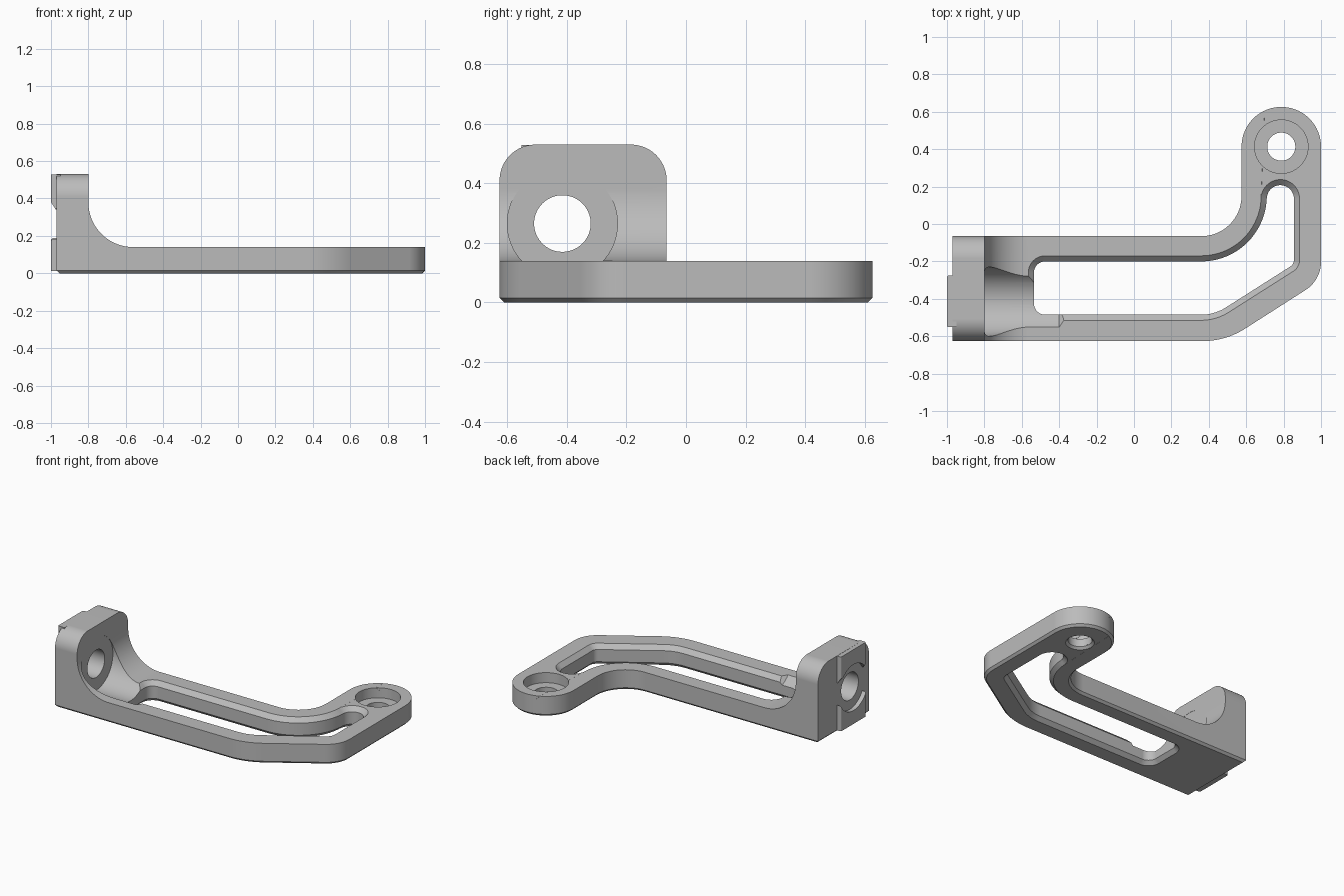
import bpy, bmesh, math
from mathutils import Vector

cube = bpy.data.objects.get("Cube")
if cube:
    bpy.data.objects.remove(cube, do_unlink=True)

grey = bpy.data.materials.new("machined_grey")
grey.use_nodes = True
grey.diffuse_color = (0.5, 0.5, 0.5, 1)
grey.node_tree.nodes["Principled BSDF"].inputs["Base Color"].default_value = (0.5, 0.5, 0.5, 1)

AXES = {"Z": lambda u, v, w: (u, v, w),
        "Y": lambda u, v, w: (u, w, v),
        "X": lambda u, v, w: (w, u, v)}


def rounded(corners, steps=20):
    """Closed outline from (u, v, radius) corners, with tangent arcs."""
    pts = []
    for i, (u, v, r) in enumerate(corners):
        p = Vector((u, v))
        if r == 0:
            pts.append(p)
            continue
        a = (Vector(corners[i - 1][:2]) - p).normalized()
        b = (Vector(corners[(i + 1) % len(corners)][:2]) - p).normalized()
        half = a.angle(b) / 2
        centre = p + (a + b).normalized() * r / math.sin(half)
        start = p + a * r / math.tan(half) - centre
        end = p + b * r / math.tan(half) - centre
        sweep = math.pi - 2 * half
        for k in range(steps + 1):
            t = k / steps
            q = (start * math.sin((1 - t) * sweep) + end * math.sin(t * sweep)) / math.sin(sweep)
            pts.append(centre + q)
    return [p for i, p in enumerate(pts) if (p - pts[i - 1]).length > 1e-4]


def circle(u, v, r, n=64):
    return [Vector((u + r * math.cos(2 * math.pi * i / n),
                    v + r * math.sin(2 * math.pi * i / n))) for i in range(n)]


def grow(pts, d):
    """Offset a counter-clockwise outline outwards by d."""
    out = []
    for i, p in enumerate(pts):
        e = (p - pts[i - 1]).normalized()
        f = (pts[(i + 1) % len(pts)] - p).normalized()
        n, m = Vector((e.y, -e.x)), Vector((f.y, -f.x))
        out.append(p + (n + m) * d / (1 + n.dot(m)))
    return out


def solid(name, pts, levels, axis="Z"):
    """Loft an outline through (position, offset) levels along an axis."""
    bm = bmesh.new()
    rings = [[bm.verts.new(AXES[axis](p.x, p.y, w)) for p in grow(pts, d)] for w, d in levels]
    for lo, hi in zip(rings, rings[1:]):
        for i in range(len(pts)):
            bm.faces.new((lo[i - 1], lo[i], hi[i], hi[i - 1]))
    bm.faces.new(rings[0])
    bm.faces.new(rings[-1])
    bmesh.ops.recalc_face_normals(bm, faces=bm.faces)
    mesh = bpy.data.meshes.new(name)
    bm.to_mesh(mesh)
    bm.free()
    mesh.materials.append(grey)
    obj = bpy.data.objects.new(name, mesh)
    bpy.context.collection.objects.link(obj)
    return obj


def cut(obj, cutter):
    cutter.hide_render = True
    mod = obj.modifiers.new("cut", "BOOLEAN")
    mod.operation, mod.solver, mod.object = "DIFFERENCE", "EXACT", cutter
    bpy.context.view_layer.objects.active = obj
    bpy.ops.object.modifier_apply(modifier=mod.name)
    bpy.data.objects.remove(cutter, do_unlink=True)


def finish(obj):
    bpy.ops.object.select_all(action="DESELECT")
    obj.select_set(True)
    bpy.context.view_layer.objects.active = obj
    bpy.ops.object.shade_smooth_by_angle(angle=math.radians(30))
    mod = obj.modifiers.new("even_normals", "WEIGHTED_NORMAL")
    mod.keep_sharp = True


FRONT, BACK, TOP, PLATE = -0.626, -0.065, 0.53, 0.14
HOLE_Y, HOLE_Z = -0.415, 0.265
BOSS = (0.7875, 0.4135)

# Bracket stock: plan outline with a chamfered underside
plan = rounded([(-0.97, FRONT, 0), (0.49, FRONT, 0.42), (1, -0.30, 0.18),
                (1, 0.626, 0.2125), (0.575, 0.626, 0.2125),
                (0.575, BACK, 0.215), (-0.97, BACK, 0)])
bracket = solid("bracket", plan, [(0, -0.015), (0.015, 0), (TOP, 0)])

# Side profile: upright wall with a large fillet into the arm
cut(bracket, solid("side_cutter", rounded([(-0.8, 0.7, 0), (-0.8, PLATE, 0.24),
    (1.2, PLATE, 0), (1.2, 0.7, 0)], 32), [(-1, 0), (1, 0)], "Y"))

# Rounded top corners of the wall
R = 0.12
for y, s in ((FRONT, 1), (BACK, -1)):
    arc = [Vector((y + s * R * (1 - math.cos(a)), TOP - R + R * math.sin(a)))
           for a in [math.pi / 2 * k / 20 for k in range(21)]]
    arc += [Vector((y + s * R, 0.7)), Vector((y - s * 0.1, 0.7)), Vector((y - s * 0.1, TOP - R))]
    cut(bracket, solid("corner_cutter", arc, [(-1.2, 0), (-0.5, 0)], "X"))

# Long bent slot, chamfered above and below
slot = rounded([(-0.535, -0.485, 0.06), (0.43, -0.485, 0.25), (0.855, -0.215, 0.04),
                (0.855, 0.2075, 0.0725), (0.71, 0.2075, 0.0725),
                (0.71, -0.2, 0.35), (-0.535, -0.2, 0.06)])
cut(bracket, solid("slot_cutter", slot,
                   [(-0.02, 0.045), (0.025, 0), (0.11, 0), (0.16, 0.05)]))

# Wall bolt hole and the channel for its head
cut(bracket, solid("channel_cutter", circle(HOLE_Y, HOLE_Z, 0.185),
                   [(-0.802, 0), (-0.4, 0), (-0.37, -0.03)], "X"))
cut(bracket, solid("hole_cutter", circle(HOLE_Y, HOLE_Z, 0.095),
                   [(-1.1, 0), (-0.7, 0)], "X"))

# Counterbored hole at the rounded end
cut(bracket, solid("end_hole_cutter", circle(*BOSS, 0.075),
                   [(-0.02, 0.035), (0.015, 0), (0.3, 0)]))
cut(bracket, solid("counterbore_cutter", circle(*BOSS, 0.143), [(0.07, 0), (0.3, 0)]))
finish(bracket)

# Locating key on the outer wall face, interrupted around the hole
key = solid("locating_key", rounded([(-1, -0.552, 0.01), (-0.95, -0.552, 0),
            (-0.95, -0.275, 0), (-1, -0.275, 0.01)], 6), [(0.012, 0), (TOP - 0.001, 0)])
cut(key, solid("relief_cutter", circle(HOLE_Y, HOLE_Z, 0.16), [(-1.1, 0), (-0.9, 0)], "X"))
slope = [Vector(p) for p in ((-1.02, 0.3), (-0.97, 0.3), (-0.97, 0.335), (-1.02, 0.41))]
cut(key, solid("slope_cutter", slope, [(-0.7, 0), (-0.1, 0)], "Y"))
finish(key)
